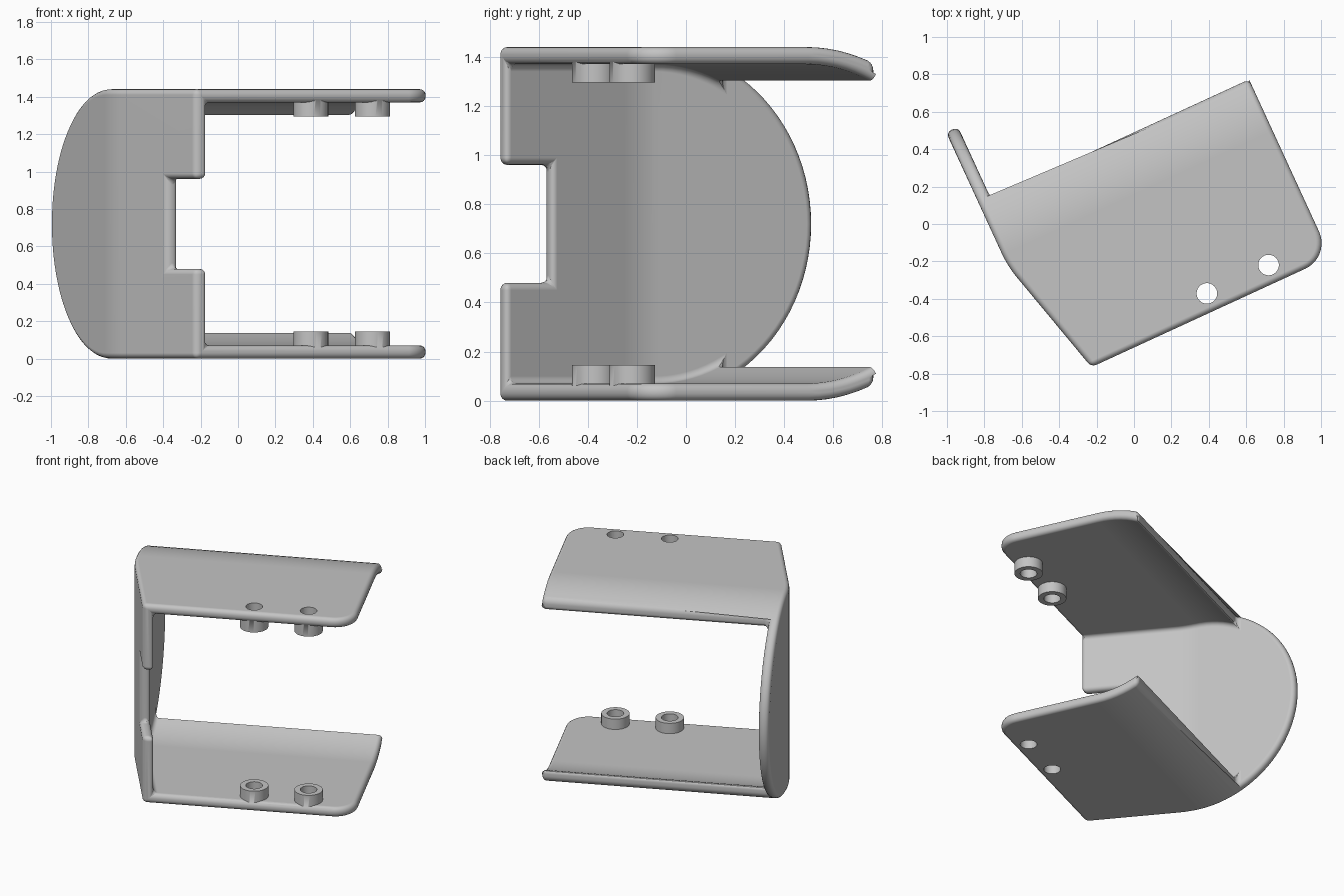
import bpy, bmesh, math
from mathutils import Matrix

if "Cube" in bpy.data.objects:
    bpy.data.objects.remove(bpy.data.objects["Cube"])

HEIGHT, WALL = 1.44, 0.07
FRONT, BACK, RIGHT = -0.6, 0.445, 0.882   # plate limits before turning
MID = HEIGHT / 2
ARC_V = 0.145                             # centre of the rounded back
TURN = math.radians(24.7)
BEND = math.radians(15)

grey = bpy.data.materials.new("light grey")
grey.use_nodes = True
grey.diffuse_color = (0.55, 0.55, 0.55, 1)
grey.node_tree.nodes["Principled BSDF"].inputs["Base Color"].default_value = grey.diffuse_color


def prism(name, points, low, high, along_x=False):
    """Extrude an outline along z, or along x for a side section."""
    bm = bmesh.new()
    place = (lambda p, h: (h, *p)) if along_x else (lambda p, h: (*p, h))
    face = bm.faces.new([bm.verts.new(place(p, low)) for p in points])
    moved = bmesh.ops.extrude_face_region(bm, geom=[face])["geom"]
    shift = (high - low, 0, 0) if along_x else (0, 0, high - low)
    bmesh.ops.translate(bm, vec=shift, verts=[g for g in moved if isinstance(g, bmesh.types.BMVert)])
    bmesh.ops.recalc_face_normals(bm, faces=bm.faces)
    mesh = bpy.data.meshes.new(name)
    bm.to_mesh(mesh)
    bm.free()
    mesh.materials.append(grey)
    obj = bpy.data.objects.new(name, mesh)
    bpy.context.collection.objects.link(obj)
    return obj


def arc(cx, cy, r, start, end, steps):
    angles = [math.radians(start + (end - start) * i / steps) for i in range(steps + 1)]
    return [(cx + r * math.cos(a), cy + r * math.sin(a)) for a in angles]


def apply(obj, kind, **settings):
    mod = obj.modifiers.new(kind.title(), kind)
    for key, value in settings.items():
        setattr(mod, key, value)
    bpy.context.view_layer.objects.active = obj
    bpy.ops.object.modifier_apply(modifier=mod.name)


def combine(obj, other, operation):
    apply(obj, "BOOLEAN", object=other, operation=operation, solver="EXACT")
    bpy.data.objects.remove(other)


def wall_line(offset, start, end):
    """Plan line of the side wall, with its gentle bend."""
    px, py = -0.708 + offset, 0.077 + offset * math.tan(BEND / 2)
    a = (px + 0.08 * math.sin(BEND), py - 0.08 * math.cos(BEND))
    b = (px, py + 0.08)
    curve = []
    for i in range(7):
        t = i / 6
        curve.append(tuple((1 - t) ** 2 * a[k] + 2 * t * (1 - t) * (px, py)[k] + t * t * b[k] for k in (0, 1)))
    return [(px + (py - start) * math.tan(BEND), start)] + curve + [(px, end)]


def rounded_section(name, radius):
    """Flat top and bottom joined by a half circle at the back."""
    points = [(-1.2, MID - radius)] + arc(ARC_V, MID, radius, -90, 90, 48) + [(-1.2, MID + radius)]
    return prism(name, points, -1.5, 1.5, True)


# Bracket: plan outline shaped by the rounded section
inner_u = -0.708 + WALL
outline = wall_line(0, FRONT, 1.1) + [(inner_u, 1.1), (inner_u, BACK), (RIGHT, BACK)]
outline += arc(RIGHT - 0.15, FRONT + 0.15, 0.15, 0, -90, 10)
bracket = prism("bracket", outline, -0.2, HEIGHT + 0.2)
combine(bracket, rounded_section("outer_section", MID), "INTERSECT")

# Hollow between the two plates
hollow = prism("hollow", wall_line(WALL, -1, 0.5) + [(1.3, 0.5), (1.3, -1)], -0.3, HEIGHT + 0.3)
combine(hollow, rounded_section("inner_section", MID - WALL), "INTERSECT")
combine(bracket, hollow, "DIFFERENCE")

# Notch in the front edge of the wall
notch = prism("notch", [(-1, -1), (-0.3, -1), (-0.3, -0.365), (-1, -0.365)], MID - 0.24, MID + 0.24)
combine(bracket, notch, "DIFFERENCE")

# Tidy flat faces, then round every edge
bm = bmesh.new()
bm.from_mesh(bracket.data)
bmesh.ops.remove_doubles(bm, verts=bm.verts, dist=0.0001)
bmesh.ops.dissolve_limit(bm, angle_limit=math.radians(1), verts=bm.verts, edges=bm.edges)
bm.to_mesh(bracket.data)
bm.free()
apply(bracket, "BEVEL", width=0.03, segments=4, limit_method="ANGLE",
      angle_limit=math.radians(30), use_clamp_overlap=False)

# Screw bosses inside each plate, with holes right through
bosses = [(0.199, -0.5), (0.562, -0.5)]
for u, v in bosses:
    ring = arc(u, v, 0.093, 0, 352.5, 47)
    combine(bracket, prism("lower_boss", ring, 0.04, 0.145), "UNION")
    combine(bracket, prism("upper_boss", ring, HEIGHT - 0.145, HEIGHT - 0.04), "UNION")
for u, v in bosses:
    combine(bracket, prism("hole", arc(u, v, 0.055, 0, 350, 35), -0.2, HEIGHT + 0.2), "DIFFERENCE")

# Turn into place and shade
bracket.data.transform(Matrix.Rotation(TURN, 4, "Z"))
bpy.ops.object.select_all(action="DESELECT")
bracket.select_set(True)
bpy.context.view_layer.objects.active = bracket
bpy.ops.object.shade_smooth_by_angle(angle=math.radians(35))
bracket.modifiers.new("Weighted Normal", "WEIGHTED_NORMAL").keep_sharp = True
